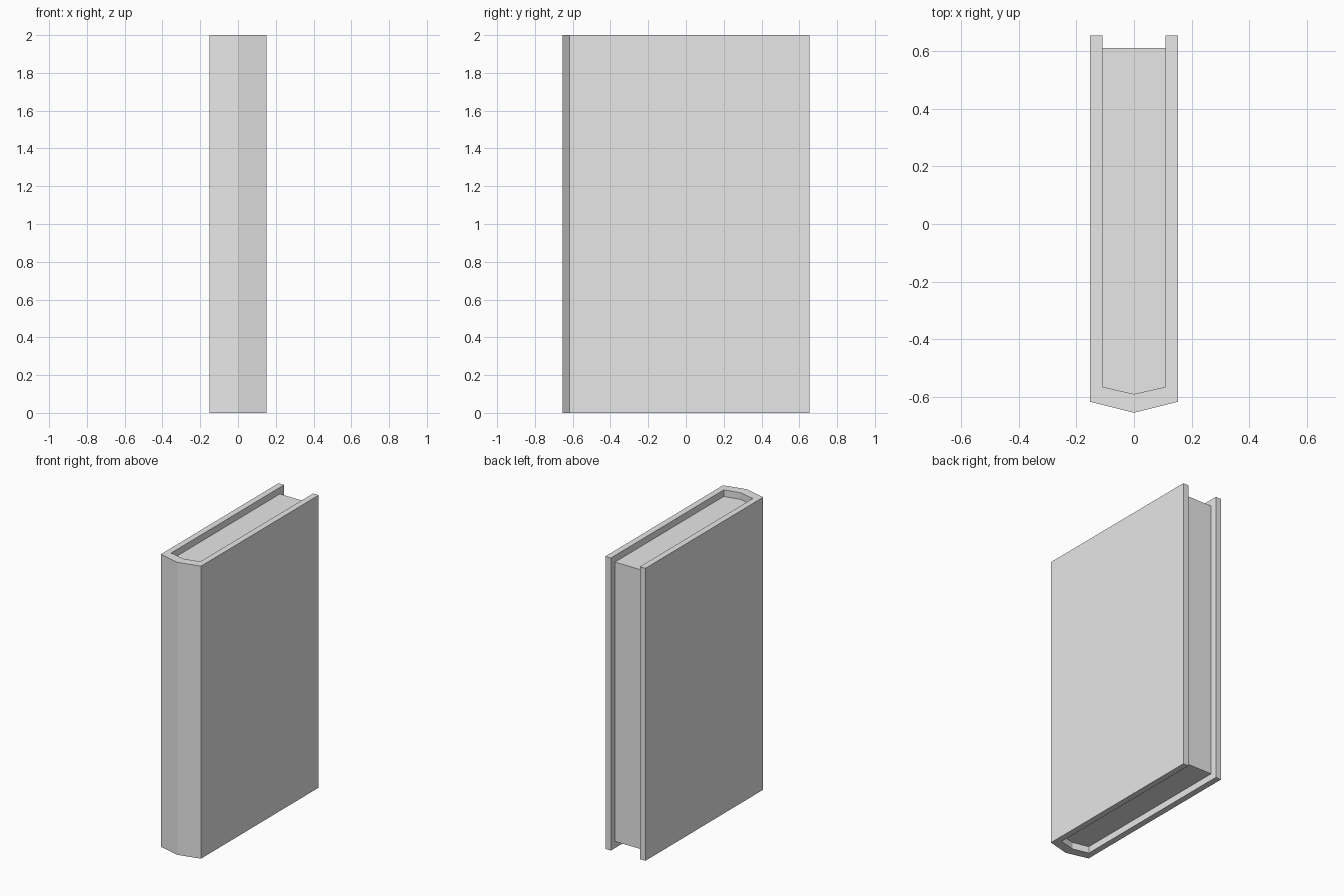
import bpy
import bmesh

default = bpy.data.objects.get("Cube")
if default:
    bpy.data.objects.remove(default, do_unlink=True)

HEIGHT = 2.0
INSET = 0.045

grey = bpy.data.materials.new("plain_grey")
grey.use_nodes = True
grey.diffuse_color = (0.8, 0.8, 0.8, 1)
grey.node_tree.nodes["Principled BSDF"].inputs["Base Color"].default_value = grey.diffuse_color


def mirrored(half):
    """Complete a half outline, listed from the back to the centre line."""
    return half + [(-x, y) for x, y in reversed(half) if x > 0]


def prism(name, outline, bottom, top):
    """Extrude a flat outline upwards into a closed solid."""
    bm = bmesh.new()
    base = bm.faces.new([bm.verts.new((x, y, bottom)) for x, y in outline])
    result = bmesh.ops.extrude_face_region(bm, geom=[base], use_keep_orig=True)
    raised = [v for v in result["geom"] if isinstance(v, bmesh.types.BMVert)]
    bmesh.ops.translate(bm, verts=raised, vec=(0, 0, top - bottom))
    bmesh.ops.recalc_face_normals(bm, faces=bm.faces)
    mesh = bpy.data.meshes.new(name)
    bm.to_mesh(mesh)
    bm.free()
    mesh.materials.append(grey)
    obj = bpy.data.objects.new(name, mesh)
    bpy.context.collection.objects.link(obj)
    return obj


# Cover: two boards joined by a pointed spine, open at the back
outer = mirrored([(0.152, 0.655), (0.152, -0.617), (0, -0.655)])
inner = mirrored([(0.11, 0.655), (0.11, -0.565), (0, -0.59)])
prism("cover", outer + inner[::-1], 0, HEIGHT)

# Page block: fills the cover, set in at the top, bottom and back
pages = mirrored([(0.11, 0.655 - INSET), (0.11, -0.565), (0, -0.59)])
prism("page_block", pages, INSET, HEIGHT - INSET)
